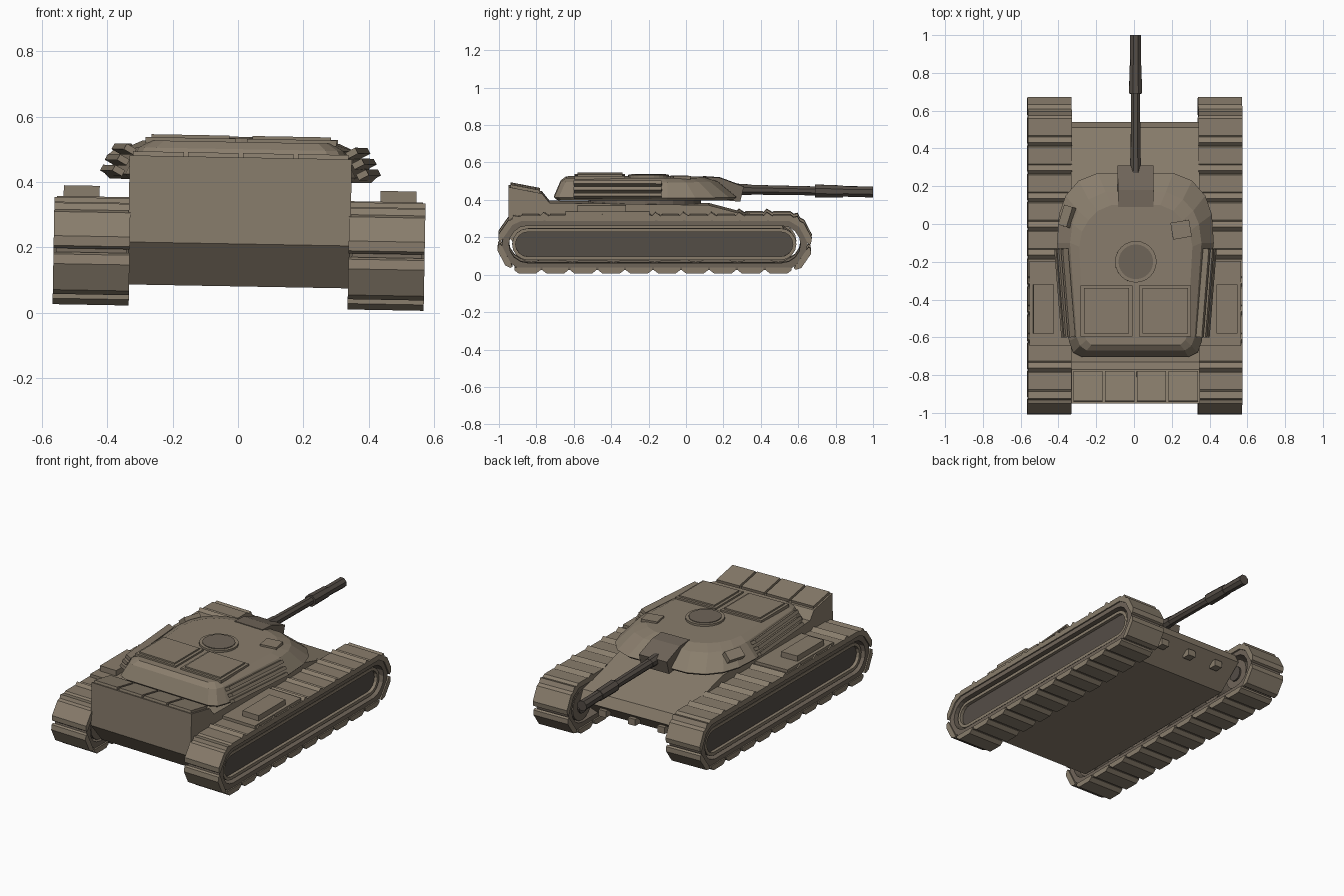
import bpy, bmesh
from math import pi, sin, cos
from mathutils import Matrix, Vector

if "Cube" in bpy.data.objects:
    bpy.data.objects.remove(bpy.data.objects["Cube"])

def material(name, rgb):
    m = bpy.data.materials.new(name)
    m.diffuse_color = (*rgb, 1)
    m.use_nodes = True
    m.node_tree.nodes["Principled BSDF"].inputs["Base Color"].default_value = m.diffuse_color
    return m

TAN = material("tan_paint", (0.25, 0.205, 0.15))
SHADE = material("dark_tan_paint", (0.16, 0.13, 0.10))
DARK = material("dark_steel", (0.09, 0.075, 0.062))
ROLL = Matrix.Rotation(0.018, 4, 'Y')      # the whole model leans slightly to one side

def finish(name, bm, mat):
    bmesh.ops.recalc_face_normals(bm, faces=bm.faces)
    me = bpy.data.meshes.new(name)
    bm.to_mesh(me)
    bm.free()
    me.materials.append(mat)
    ob = bpy.data.objects.new(name, me)
    bpy.context.collection.objects.link(ob)
    ob.matrix_world = ROLL
    return ob

def skin(bm, rings, caps=True, closed=False):
    """Bridge successive point loops with quads."""
    vs = [[bm.verts.new(p) for p in r] for r in rings]
    n = len(vs[0])
    pairs = list(zip(vs, vs[1:])) + ([(vs[-1], vs[0])] if closed else [])
    for a, b in pairs:
        for i in range(n):
            j = (i + 1) % n
            bm.faces.new((a[i], a[j], b[j], b[i]))
    if caps and not closed:
        bm.faces.new(vs[0])
        bm.faces.new(vs[-1])

def prism(name, profile, x0, x1, mat=TAN):
    bm = bmesh.new()
    skin(bm, [[(x, y, z) for y, z in profile] for x in (x0, x1)])
    return finish(name, bm, mat)

def box(name, loc, size, mat=TAN, rot=Matrix()):
    bm = bmesh.new()
    bmesh.ops.create_cube(bm, size=1, matrix=Matrix.Translation(loc) @ rot @ Matrix.Diagonal((*size, 1)))
    return finish(name, bm, mat)

def cyl(name, loc, r, depth, axis='Z', n=24, mat=TAN, r2=None):
    rot = {'Z': Matrix(), 'X': Matrix.Rotation(pi / 2, 4, 'Y'), 'Y': Matrix.Rotation(-pi / 2, 4, 'X')}[axis]
    bm = bmesh.new()
    bmesh.ops.create_cone(bm, cap_ends=True, segments=n, radius1=r, radius2=r if r2 is None else r2,
                          depth=depth, matrix=Matrix.Translation(loc) @ rot)
    return finish(name, bm, mat)

def rot(a, axis):
    return Matrix.Rotation(a, 4, axis)

# Hull side profile, from rear armour over the engine box to the nose
prism("hull", [(-.95, .21), (-.95, .475), (-.77, .44), (-.73, .39), (.12, .378), (.51, .275),
               (.54, .215), (.38, .085), (-.84, .08)], -.34, .34)
for i in range(4):
    box(f"engine_panel_{i}", (-.252 + .168 * i, -.86, .463), (.155, .16, .02), TAN, rot(-.19, 'X'))
for x in (-.2, 0, .2):
    box("tow_block", (x, .5, .165), (.05, .05, .04))

# Turret shell: stacked mirrored outlines
LOW = [(.2, .27), (.30, .23), (.37, .15), (.405, .05), (.415, -.1), (.352, -.62), (.33, -.68), (.28, -.705)]
MID = [(.16, .17), (.25, .13), (.305, .07), (.335, 0), (.348, -.1), (.312, -.6), (.295, -.645), (.26, -.67)]
TOP = [(.13, .1), (.20, .07), (.25, .02), (.285, -.04), (.30, -.12), (.275, -.58), (.262, -.615), (.235, -.64)]

def outline(half, z, k=1.0):
    pts = half + [(-x, y) for x, y in reversed(half)]
    return [(x * k, -.22 + (y + .22) * k, z) for x, y in pts]

bm = bmesh.new()
skin(bm, [outline(LOW, .403, .965), outline(LOW, .418), outline(MID, .5), outline(TOP, .522)])
finish("turret", bm, TAN)
cyl("turret_ring", (0, -.22, .39), .3, .04, mat=SHADE)

# Roof details
cyl("hatch_ring", (0, -.2, .523), .11, .022)
cyl("hatch_lid", (0, -.2, .53), .092, .016, mat=SHADE)
for s in (-1, 1):
    box("roof_panel_base", (s * .155, -.46, .523), (.275, .27, .018))
    box("roof_panel", (s * .155, -.46, .53), (.24, .24, .022))
    # side ribs on the turret cheeks
    for x, z in ((.392, .428), (.378, .461), (.358, .494)):
        box("turret_rib", (s * x, -.365, z), (.034, .47, .02), TAN, rot(-s * .08, 'Z') @ rot(-s * .5, 'Y'))
box("sight_right", (.24, -.03, .518), (.1, .09, .03), TAN, rot(.17, 'Z'))
box("sight_left", (-.362, .04, .478), (.06, .11, .035), TAN, rot(-.3, 'Z') @ rot(-.7, 'Y'))

# Mantlet and gun
prism("mantlet", [(.09, .526), (.18, .52), (.31, .472), (.29, .392), (.2, .4), (.09, .45)], -.095, .095, SHADE)
GUN = Matrix.Translation((0, .2, .457)) @ rot(-.018, 'X')

def tube(name, y0, y1, r0, r1):
    bm = bmesh.new()
    skin(bm, [[GUN @ Vector((r * cos(a * pi / 4 + pi / 8), y - .2, r * sin(a * pi / 4 + pi / 8)))
               for a in range(8)] for y, r in ((y0, r0), (y1, r1))])
    finish(name, bm, DARK)

tube("gun_collar", .22, .35, .036, .03)
tube("gun_barrel", .2, .98, .029, .024)
tube("gun_sleeve", .69, .84, .037, .034)
tube("gun_muzzle", .84, 1.0, .03, .032)

# Tracks
R, ZC, YA, YB = .137, .1725, -.848, .513      # path radius, axle height, axle positions

def stadium(r, ya=YA, yb=YB, n=8):
    front = [(yb + r * cos(a), ZC + r * sin(a)) for a in [-pi / 2 + pi * i / n for i in range(n + 1)]]
    back = [(ya - r * cos(a), ZC - r * sin(a)) for a in [-pi / 2 + pi * i / n for i in range(n + 1)]]
    return front + back

def loop_band(name, outer, inner, x0, x1, mat):
    bm = bmesh.new()
    skin(bm, [[(x, y, z) for y, z in lp] for lp, x in
              ((outer, x0), (outer, x1), (inner, x1), (inner, x0))], closed=True)
    finish(name, bm, mat)

L = YB - YA
PERIM = 2 * L + 2 * pi * R

def path(s):
    """Point and outward normal (y, z) at distance s along the track."""
    s %= PERIM
    if s < L:
        return Vector((YA + s, ZC - R)), Vector((0, -1))
    s -= L
    if s < pi * R:
        n = Vector((sin(s / R), -cos(s / R)))
        return Vector((YB, ZC)) + n * R, n
    s -= pi * R
    if s < L:
        return Vector((YB - s, ZC + R)), Vector((0, 1))
    s -= L
    n = Vector((-sin(s / R), cos(s / R)))
    return Vector((YA, ZC)) + n * R, n

PAD = [(-.069, -.012), (.069, -.012), (.069, .002), (.045, .02), (-.045, .02), (-.069, .002)]
FIN = [(-.034, -.01), (.034, -.01), (.034, .006), (.006, .034), (-.034, .008)]
N = 24
for s in (-1, 1):
    side = "right" if s > 0 else "left"
    bm = bmesh.new()
    for i in range(N):
        for prof, off in ((PAD, 0), (FIN, .5)):
            p, n = path((i + off) * PERIM / N)
            if prof is FIN and n.y < .3:
                continue
            t = Vector((-n.y, n.x))
            pts = [p + t * a + n * b for a, b in prof]
            skin(bm, [[(s * x, q.x, q.y) for q in pts] for x in (.335, .568)])
    finish(f"{side}_track_pads", bm, TAN)
    loop_band(f"{side}_track_band", stadium(R), stadium(R - .038), s * .345, s * .56, SHADE)
    # suspension beam with a raised frame, and wheels behind it
    loop_band(f"{side}_beam_frame", stadium(.085, -.845, .505), stadium(.066, -.845, .505), s * .50, s * .545, TAN)
    prism(f"{side}_side_plate", stadium(.068, -.845, .505), s * .50, s * .525, DARK)
    for i in range(7):
        y = YA + 0.02 + i * (L - .04) / 6
        cyl(f"{side}_wheel", (s * .425, y, ZC - .008), .09, .13, 'X', 16, SHADE)
        cyl(f"{side}_wheel_hub", (s * .425, y, ZC - .008), .045, .15, 'X', 12, DARK)
    # fender shelf and stowage box
    box(f"{side}_fender", (s * .445, -.42, .322), (.23, .45, .05))
    box(f"{side}_stowage_box", (s * .485, -.45, .36), (.11, .26, .04))
